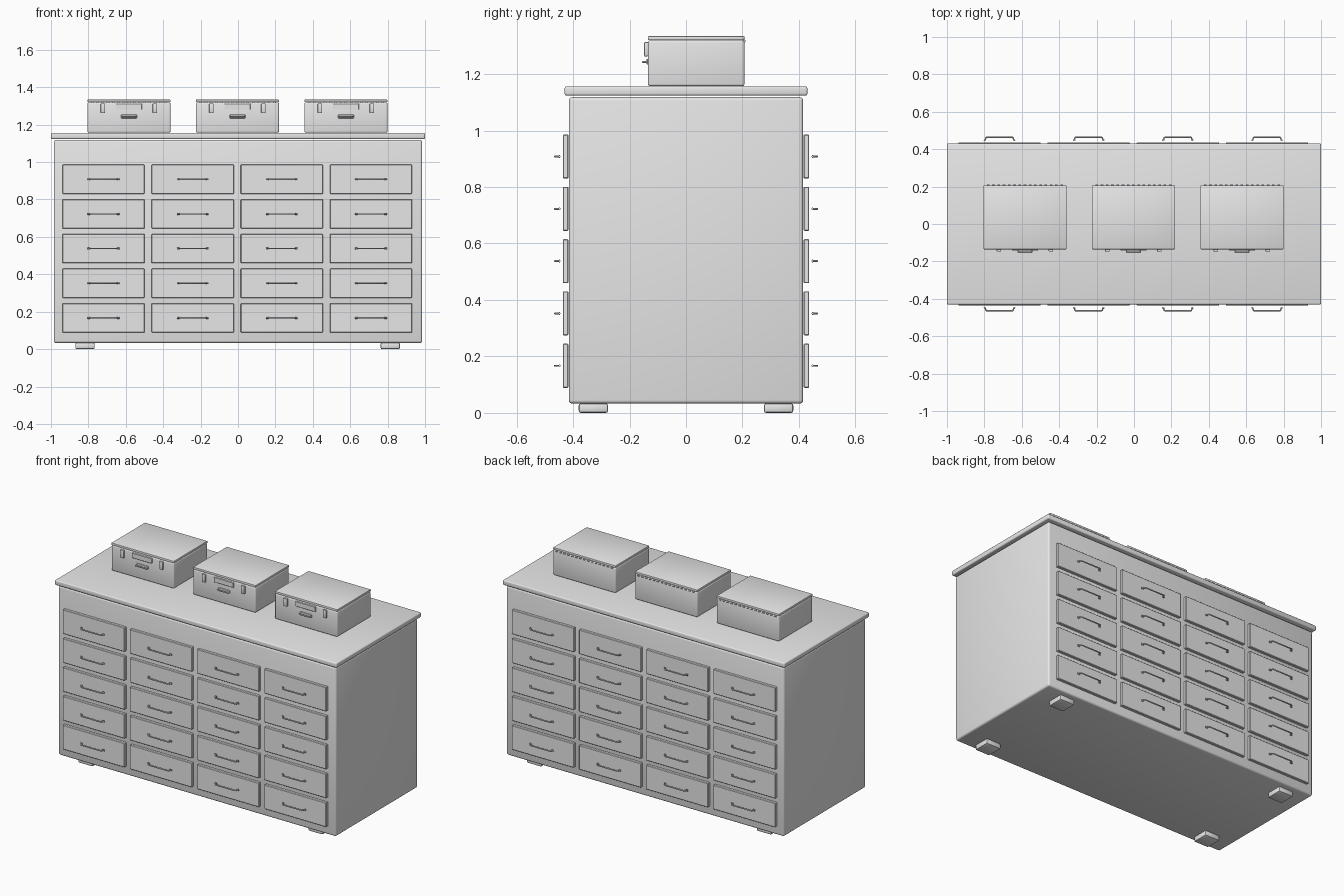
import bpy, bmesh, math
from mathutils import Matrix

if "Cube" in bpy.data.objects:
    bpy.data.objects.remove(bpy.data.objects["Cube"])

grey = bpy.data.materials.new("plain grey")
grey.diffuse_color = (0.8, 0.8, 0.8, 1)
grey.use_nodes = True
grey.node_tree.nodes["Principled BSDF"].inputs["Base Color"].default_value = grey.diffuse_color


def add(name, mesh, loc=(0, 0, 0), turn=0.0):
    ob = bpy.data.objects.new(name, mesh)
    ob.location = loc
    ob.rotation_euler.z = turn
    bpy.context.collection.objects.link(ob)
    return ob


def box_mesh(name, size, bevel=0.0, segments=2):
    """Box centred on its origin, with rounded edges."""
    bm = bmesh.new()
    bmesh.ops.create_cube(bm, size=1, matrix=Matrix.Diagonal((*size, 1)))
    if bevel:
        bmesh.ops.bevel(bm, geom=bm.edges[:], offset=bevel, segments=segments,
                        profile=0.5, affect='EDGES')
    me = bpy.data.meshes.new(name)
    bm.to_mesh(me)
    bm.free()
    me.materials.append(grey)
    me.shade_smooth()
    me.set_sharp_from_angle(angle=math.radians(35))
    return me


def span_box(name, x, y, z, bevel=0.0, segments=2):
    """Box given by its (min, max) extents."""
    ends = (x, y, z)
    return add(name, box_mesh(name, [b - a for a, b in ends], bevel, segments),
               [(a + b) / 2 for a, b in ends])


def rod_mesh(name, points, radius):
    """Round bar swept along a path."""
    cu = bpy.data.curves.new(name, 'CURVE')
    cu.dimensions = '3D'
    cu.bevel_depth = radius
    cu.bevel_resolution = 1
    cu.use_fill_caps = True
    sp = cu.splines.new('POLY')
    sp.points.add(len(points) - 1)
    for p, co in zip(sp.points, points):
        p.co = (*co, 1)
    tmp = bpy.data.objects.new(name + "_path", cu)
    bpy.context.collection.objects.link(tmp)
    bpy.context.view_layer.update()
    me = bpy.data.meshes.new_from_object(
        tmp.evaluated_get(bpy.context.evaluated_depsgraph_get()))
    bpy.data.objects.remove(tmp)
    me.materials.clear()
    me.materials.append(grey)
    me.shade_smooth()
    me.set_sharp_from_angle(angle=math.radians(50))
    return me


# Cabinet body, worktop and feet
span_box("cabinet_body", (-0.985, 0.985), (-0.415, 0.415), (0.033, 1.118), 0.012, 3)
span_box("worktop", (-1, 1), (-0.43, 0.43), (1.124, 1.156), 0.007, 3)
foot = box_mesh("foot", (0.104, 0.104, 0.034), 0.008)
for x in (-0.818, 0.814):
    for y in (-0.328, 0.328):
        add("foot", foot, (x, y, 0.017))

# Drawers and pull handles on both long sides
drawer = box_mesh("drawer_front", (0.44, 0.02, 0.156), 0.003, 1)
pull = rod_mesh("drawer_handle", [
    (-0.082, 0.016, 0), (-0.076, 0.014, 0), (-0.073, 0.003, 0), (-0.069, 0, 0),
    (0.069, 0, 0), (0.073, 0.003, 0), (0.076, 0.014, 0), (0.082, 0.016, 0)], 0.004)
pull_end = box_mesh("handle_end", (0.014, 0.005, 0.010), 0.001, 1)
for side in (-1, 1):
    turn = 0 if side < 0 else math.pi
    for col in range(4):
        x = -0.719 + 0.4767 * col
        for row in range(5):
            z = 0.167 + 0.1853 * row
            add("drawer_front", drawer, (x, side * 0.4265, z), turn)
            add("drawer_handle", pull, (x, side * 0.464, z), turn)
            for dx in (-0.078, 0.078):
                add("handle_end", pull_end, (x + dx, side * 0.448, z), turn)

# Storage cases standing on the worktop
latch = box_mesh("case_latch", (0.024, 0.014, 0.051), 0.003)
plate = box_mesh("case_plate", (0.14, 0.010, 0.033), 0.002, 1)
grip = rod_mesh("case_handle", [
    (-0.037, 0.017, 0), (-0.037, 0.003, 0), (-0.033, 0, 0),
    (0.033, 0, 0), (0.037, 0.003, 0), (0.037, 0.017, 0)], 0.004)
grip_back = box_mesh("case_handle_mount", (0.084, 0.006, 0.02), 0.002, 1)
knuckle = rod_mesh("hinge_knuckle", [(-0.007, 0, 0), (0.007, 0, 0)], 0.005)
for x in (-0.583, -0.003, 0.577):
    w = (x - 0.222, x + 0.222)
    span_box("case_base", w, (-0.135, 0.207), (1.157, 1.3195), 0.008, 3)
    span_box("case_lid", w, (-0.135, 0.207), (1.32, 1.334), 0.003)
    for dx in (-0.139, 0.139):
        add("case_latch", latch, (x + dx, -0.141, 1.288))
    add("case_plate", plate, (x, -0.138, 1.297))
    add("case_handle_mount", grip_back, (x, -0.137, 1.244))
    add("case_handle", grip, (x, -0.152, 1.243))
    # Row of hinge knuckles along the back
    for i in range(15):
        add("hinge_knuckle", knuckle, (x - 0.196 + 0.028 * i, 0.207, 1.317))
